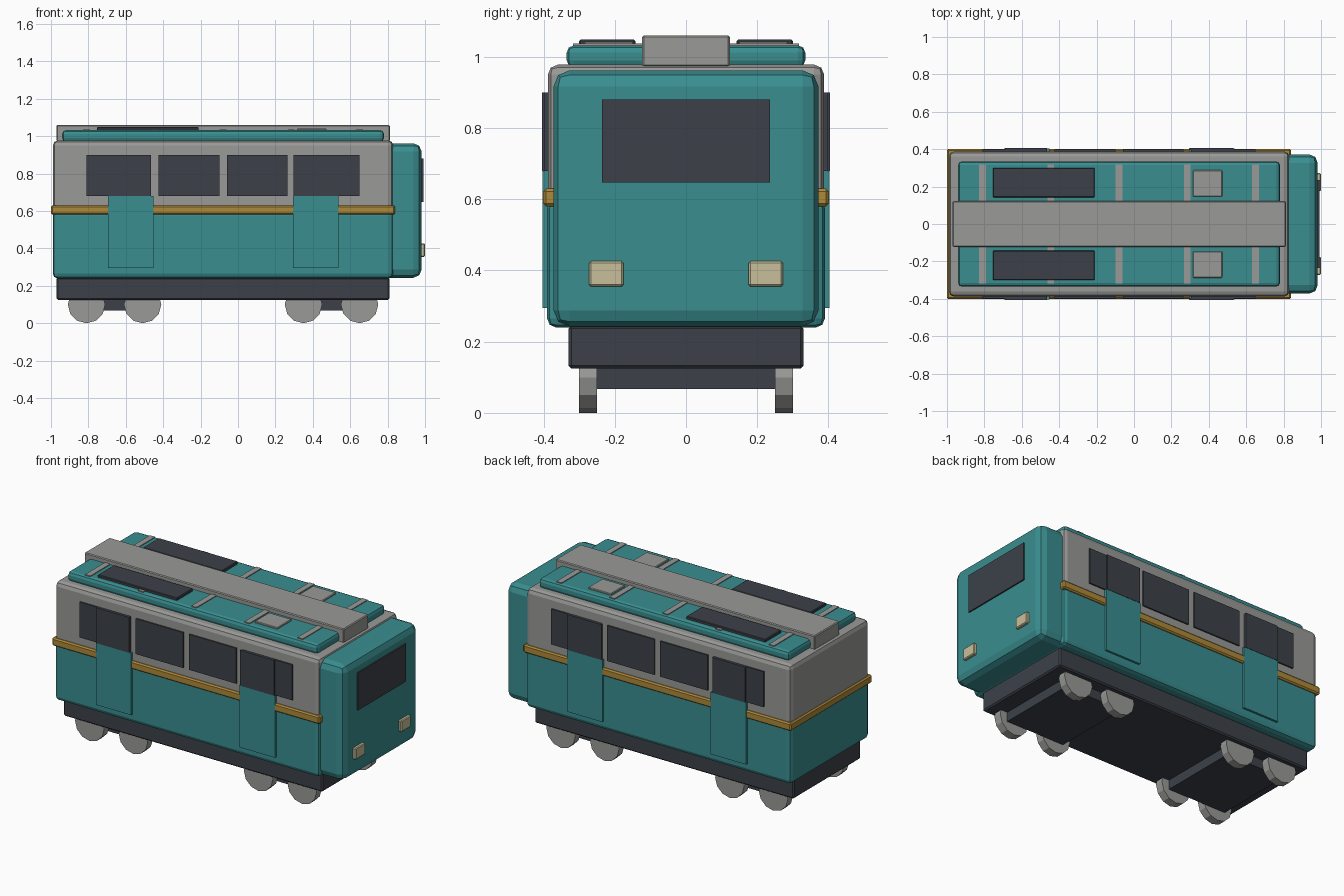
import bpy, bmesh, math
from mathutils import Matrix

if "Cube" in bpy.data.objects:
    bpy.data.objects.remove(bpy.data.objects["Cube"])


def material(name, rgb):
    m = bpy.data.materials.new(name)
    m.diffuse_color = (*rgb, 1)
    m.use_nodes = True
    m.node_tree.nodes["Principled BSDF"].inputs["Base Color"].default_value = m.diffuse_color
    return m


TEAL = material("teal", (0.042, 0.27, 0.28))
GREY = material("grey", (0.32, 0.32, 0.31))
DARK = material("dark_slate", (0.045, 0.052, 0.066))
GOLD = material("gold", (0.42, 0.25, 0.04))
CREAM = material("cream", (0.58, 0.52, 0.32))


def finish(name, bm, mat):
    me = bpy.data.meshes.new(name)
    bm.to_mesh(me)
    bm.free()
    me.materials.append(mat)
    ob = bpy.data.objects.new(name, me)
    bpy.context.collection.objects.link(ob)
    return ob


def box(name, x, y, z, mat, bevel=0.0, segments=2):
    """Box from (min, max) ranges, with optional rounded edges."""
    bm = bmesh.new()
    bmesh.ops.create_cube(bm, size=1)
    for v in bm.verts:
        for i, r in enumerate((x, y, z)):
            v.co[i] = r[0] if v.co[i] < 0 else r[1]
    if bevel:
        bmesh.ops.bevel(bm, geom=bm.edges[:], offset=bevel, segments=segments,
                        profile=0.5, affect='EDGES')
    return finish(name, bm, mat)


def pair(name, x, y, z, mat, bevel=0.0, segments=1):
    """Same box on both sides of the tram."""
    box(name + "_left", x, y, z, mat, bevel, segments)
    box(name + "_right", x, (-y[1], -y[0]), z, mat, bevel, segments)


# Main body, stripe and chassis
box("lower_body", (-0.99, 0.83), (-0.39, 0.39), (0.24, 0.60), TEAL, 0.025)
box("upper_body", (-0.99, 0.83), (-0.388, 0.388), (0.59, 0.978), GREY, 0.028)
box("stripe", (-1.0, 0.84), (-0.401, 0.401), (0.58, 0.63), GOLD, 0.008, 1)
box("chassis", (-0.97, 0.81), (-0.33, 0.33), (0.125, 0.245), DARK, 0.008, 1)

# Driver cab with windscreen and headlights
box("cab", (0.72, 0.982), (-0.372, 0.372), (0.243, 0.962), TEAL, 0.045)
box("windscreen", (0.981, 0.9905), (-0.236, 0.236), (0.647, 0.88), DARK)
pair("headlight", (0.975, 1.0), (0.176, 0.272), (0.355, 0.426), CREAM, 0.005)

# Side windows with gaps as pillars, and doors below them
for i, (a, b) in enumerate(((-0.81, -0.465), (-0.425, -0.10),
                            (-0.06, 0.265), (0.305, 0.65))):
    pair(f"side_window_{i}", (a, b), (0.3875, 0.397), (0.68, 0.90), DARK)
for i, a in enumerate((-0.695, 0.293)):
    pair(f"door_{i}", (a, a + 0.243), (0.38, 0.403), (0.295, 0.68), TEAL)
    pair(f"door_window_{i}", (a + 0.005, a + 0.23 if i == 0 else a + 0.238),
         (0.396, 0.405), (0.68, 0.90), DARK)

# Roof slab, central spine, ribs, panels and hatches
box("roof_slab", (-0.94, 0.78), (-0.335, 0.335), (0.97, 1.032), TEAL, 0.02)
box("roof_spine", (-0.97, 0.812), (-0.123, 0.123), (0.972, 1.06), GREY, 0.005, 1)
for i in range(5):
    c = -0.81 + 0.365 * i
    box(f"roof_rib_{i}", (c - 0.018, c + 0.018), (-0.318, 0.318), (1.02, 1.037), GREY)
pair("roof_panel", (-0.755, -0.21), (0.142, 0.3), (1.025, 1.048), DARK, 0.004)
pair("roof_hatch", (0.315, 0.472), (0.146, 0.288), (1.025, 1.041), GREY, 0.004)

# Bogies and twelve-sided wheels
for i, c in enumerate((-0.66, 0.5)):
    box(f"bogie_{i}", (c - 0.2, c + 0.2), (-0.25, 0.25), (0.067, 0.14), DARK)
    for j, dx in enumerate((-0.15, 0.15)):
        for side, s in (("left", 1), ("right", -1)):
            bm = bmesh.new()
            bmesh.ops.create_cone(
                bm, cap_ends=True, segments=12, radius1=0.1, radius2=0.1, depth=0.05,
                matrix=Matrix.Translation((c + dx, s * 0.275, 0.1))
                @ Matrix.Rotation(math.pi / 2, 4, 'X'))
            finish(f"wheel_{i}_{j}_{side}", bm, GREY)
